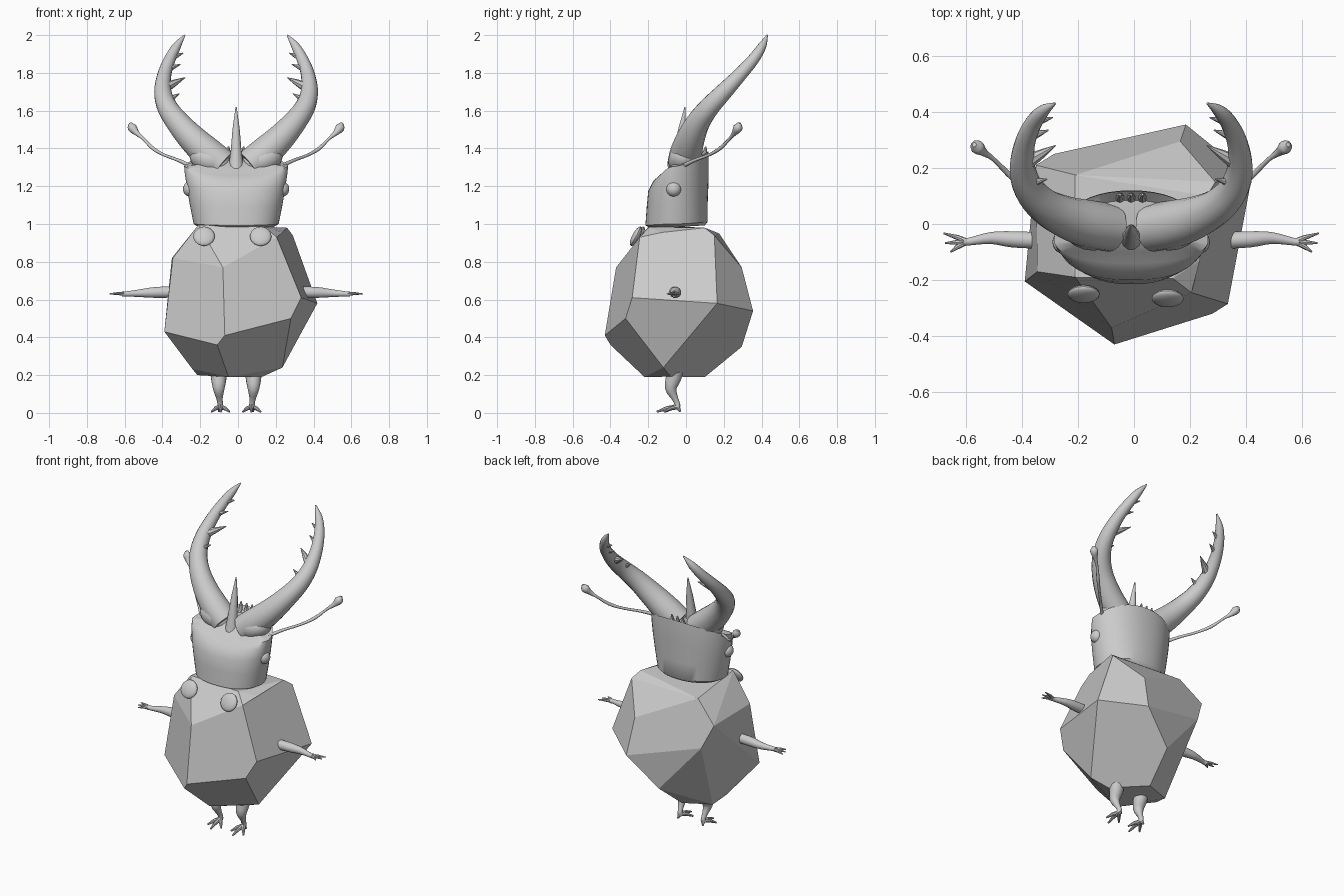
import bpy, bmesh, math
from mathutils import Vector, Matrix

if "Cube" in bpy.data.objects:
    bpy.data.objects.remove(bpy.data.objects["Cube"])

grey = bpy.data.materials.new("plain_grey")
grey.diffuse_color = (0.6, 0.6, 0.6, 1)
grey.use_nodes = True
grey.node_tree.nodes["Principled BSDF"].inputs["Base Color"].default_value = grey.diffuse_color
CX = -0.01  # mirror plane of limbs and head


def finish(name, bm, smooth=True):
    bmesh.ops.recalc_face_normals(bm, faces=bm.faces[:])
    me = bpy.data.meshes.new(name)
    bm.to_mesh(me)
    bm.free()
    me.materials.append(grey)
    ob = bpy.data.objects.new(name, me)
    bpy.context.collection.objects.link(ob)
    if smooth:
        bpy.context.view_layer.objects.active = ob
        ob.select_set(True)
        bpy.ops.object.shade_smooth_by_angle(angle=math.radians(40))
        ob.select_set(False)
    return ob


def loft(bm, rings):
    rows = [[bm.verts.new(p) for p in r] for r in rings]
    n = len(rows[0])
    for a, b in zip(rows, rows[1:]):
        for i in range(n):
            bm.faces.new((a[i], a[(i + 1) % n], b[(i + 1) % n], b[i]))
    return rows


def tube(bm, path, sides=12, side=1):
    """Tapered tube; path holds (x, y, z, radius)."""
    pts = [Vector((CX + side * p[0], p[1], p[2])) for p in path]
    u, rings = None, []
    for i, p in enumerate(pts):
        t = (pts[min(i + 1, len(pts) - 1)] - pts[max(i - 1, 0)]).normalized()
        if u is None:
            u = t.orthogonal()
        u = (u - t * u.dot(t)).normalized()
        v = t.cross(u)
        rings.append([p + (u * math.cos(a) + v * math.sin(a)) * path[i][3]
                      for a in (math.tau * k / sides for k in range(sides))])
    rows = loft(bm, rings)
    bm.faces.new(rows[0])
    bm.faces.new(rows[-1])


def smooth_path(path, steps=4):
    """Catmull-Rom resampling of a path."""
    q = [Vector(p) for p in path]
    q = [2 * q[0] - q[1]] + q + [2 * q[-1] - q[-2]]
    out = []
    for a, b, c, d in zip(q, q[1:], q[2:], q[3:]):
        for k in range(steps):
            t = k / steps
            out.append(0.5 * (2 * b + (c - a) * t + (2 * a - 5 * b + 4 * c - d) * t * t
                              + (3 * b - a - 3 * c + d) * t ** 3))
    return out + [q[-2]]


def ball(bm, loc, scale, rot=Matrix()):
    m = Matrix.Translation(loc) @ rot @ Matrix.Diagonal((*scale, 1))
    bmesh.ops.create_uvsphere(bm, u_segments=20, v_segments=12, radius=1, matrix=m)


# Faceted body: hull of its corner points
corners = [(-.345, -.17, .82), (-.08, -.37, .77), (-.39, -.205, .43), (-.11, -.40, .36),
           (-.07, -.43, .41), (.28, -.32, .50), (.335, -.285, .61), (.42, .165, .58),
           (.185, .355, .54), (.165, .295, .77), (.29, .15, .94), (.26, .1, .98),
           (.205, -.245, .93), (.235, -.13, .955), (-.21, -.19, .995), (.14, -.195, .985),
           (-.21, .175, .95), (-.35, .21, .82), (-.285, .25, .67),
           (.235, -.12, .24), (-.01, .295, .35), (-.24, -.077, .23), (-.215, .03, .2),
           (-.05, -.22, .19), (.13, -.08, .192), (-.04, .1, .19), (0, 0, .185)]
bm = bmesh.new()
for c in corners:
    bm.verts.new(c)
bmesh.ops.convex_hull(bm, input=bm.verts[:])
bmesh.ops.dissolve_limit(bm, angle_limit=math.radians(10), verts=bm.verts[:], edges=bm.edges[:])
finish("faceted_body", bm, smooth=False)

# Round chest buttons
bm = bmesh.new()
tilt = Matrix.Rotation(math.radians(62), 4, 'X')
ball(bm, (-.18, -.25, .935), (.057, .057, .02), tilt)
ball(bm, (.12, -.265, .935), (.057, .057, .02), tilt)
finish("chest_buttons", bm)

# Head: flaring shell, bowed front, tall rounded back
bm = bmesh.new()
N = 48


def head_ring(w, front, back, z, lift):
    ring = []
    for k in range(N):
        a = math.tau * k / N
        c, s = math.cos(a), math.sin(a)
        x = w * math.copysign(abs(c) ** (.9 if s > 0 else .8), c)
        y = -.06 + (s * (back + .06) if s > 0 else -s * (front + .06))
        # corners high, front centre low, back centre high
        dz = lift * (.08 * max(s, 0) ** 1.5 - .05 * max(-s, 0) ** 2)
        ring.append((CX + x, y, z + dz))
    return ring


rows = loft(bm, [head_ring(.20, -.19, .10, .985, .1), head_ring(.225, -.215, .115, 1.0, .15),
                 head_ring(.245, -.208, .115, 1.10, .2), head_ring(.262, -.20, .12, 1.20, .5),
                 head_ring(.272, -.172, .12, 1.27, .8), head_ring(.275, -.14, .118, 1.305, 1),
                 head_ring(.23, -.10, .085, 1.31, .5), head_ring(.1, -.05, .02, 1.34, .1)])
bm.faces.new(rows[0])
bm.faces.new(rows[-1])
finish("head", bm)

# Mirrored limbs and head fittings
horn = [(.07, -.015, 1.31, .085), (.15, 0, 1.375, .085), (.235, .025, 1.455, .075),
        (.31, .065, 1.54, .063), (.365, .125, 1.62, .054), (.388, .20, 1.70, .046),
        (.38, .285, 1.79, .037), (.352, .355, 1.87, .031), (.315, .402, 1.94, .023),
        (.272, .43, 2.0, .004)]
teeth = [((.38, .215, 1.72), (.27, .28, 1.775), .03), ((.37, .145, 1.65), (.30, .16, 1.69), .022),
         ((.365, .31, 1.82), (.295, .335, 1.845), .02), ((.34, .365, 1.88), (.28, .38, 1.905), .018)]
feeler = [(.23, -.03, 1.30, .012), (.30, .04, 1.335, .009), (.38, .12, 1.365, .008),
          (.44, .18, 1.40, .010), (.49, .23, 1.45, .008), (.525, .255, 1.48, .014),
          (.55, .275, 1.51, .025), (.56, .283, 1.535, .008)]
arm = [(.30, -.06, .64, .03), (.42, -.055, .638, .03), (.50, -.05, .634, .022),
       (.58, -.063, .63, .014), (.60, -.063, .63, .016)]
fingers = [(.67, -.033), (.665, -.068), (.645, -.10)]
leg = [(.095, -.055, .25, .045), (.092, -.065, .19, .043), (.092, -.08, .13, .032),
       (.088, -.06, .08, .018), (.084, -.045, .045, .015), (.084, -.05, .028, .018)]
toes = [(.035, -.11), (.08, -.155), (.13, -.115), (.09, -.03)]

for side, word in ((-1, "left"), (1, "right")):
    bm = bmesh.new()
    tube(bm, smooth_path(horn), 16, side)
    ball(bm, (CX + side * .135, -.01, 1.335), (.115, .085, .075),
         Matrix.Rotation(-side * .35, 4, 'Y'))
    for base, tip, r in teeth:
        tube(bm, [(*base, r), (*(Vector(base).lerp(tip, .55)), r * .55), (*tip, .002)], 8, side)
    finish(word + "_horn", bm)

    bm = bmesh.new()
    tube(bm, smooth_path(feeler, 3), 10, side)
    finish(word + "_feeler", bm)

    bm = bmesh.new()
    ball(bm, (CX + side * .245, -.065, 1.185), (.036, .04, .04))
    finish(word + "_eye", bm)

    bm = bmesh.new()
    tube(bm, smooth_path(arm, 3), 12, side)
    for x, y in fingers:
        tube(bm, [(.585, -.063, .63, .011), (.62, (y - .063) / 2, .632, .009),
                  (x, y, .63, .003)], 8, side)
    finish(word + "_arm", bm)

    bm = bmesh.new()
    tube(bm, smooth_path(leg, 3), 12, side)
    for x, y in toes:
        tube(bm, [(.084, -.05, .032, .014), ((x + .084) / 2, (y - .05) / 2, .024, .011),
                  (x, y, .006, .005)], 8, side)
    finish(word + "_leg", bm)

# Central spike and the small knobs behind it
bm = bmesh.new()
tube(bm, [(0, -.05, 1.28, .045), (0, -.04, 1.38, .03), (0, -.022, 1.50, .02), (0, -.005, 1.62, .003)], 12)
finish("centre_spike", bm)
bm = bmesh.new()
for x in (-.04, 0, .04):
    tube(bm, [(x, .09, 1.33, .02), (x, .1, 1.38, .012), (x, .105, 1.41, .004)], 8)
finish("crown_knobs", bm)
